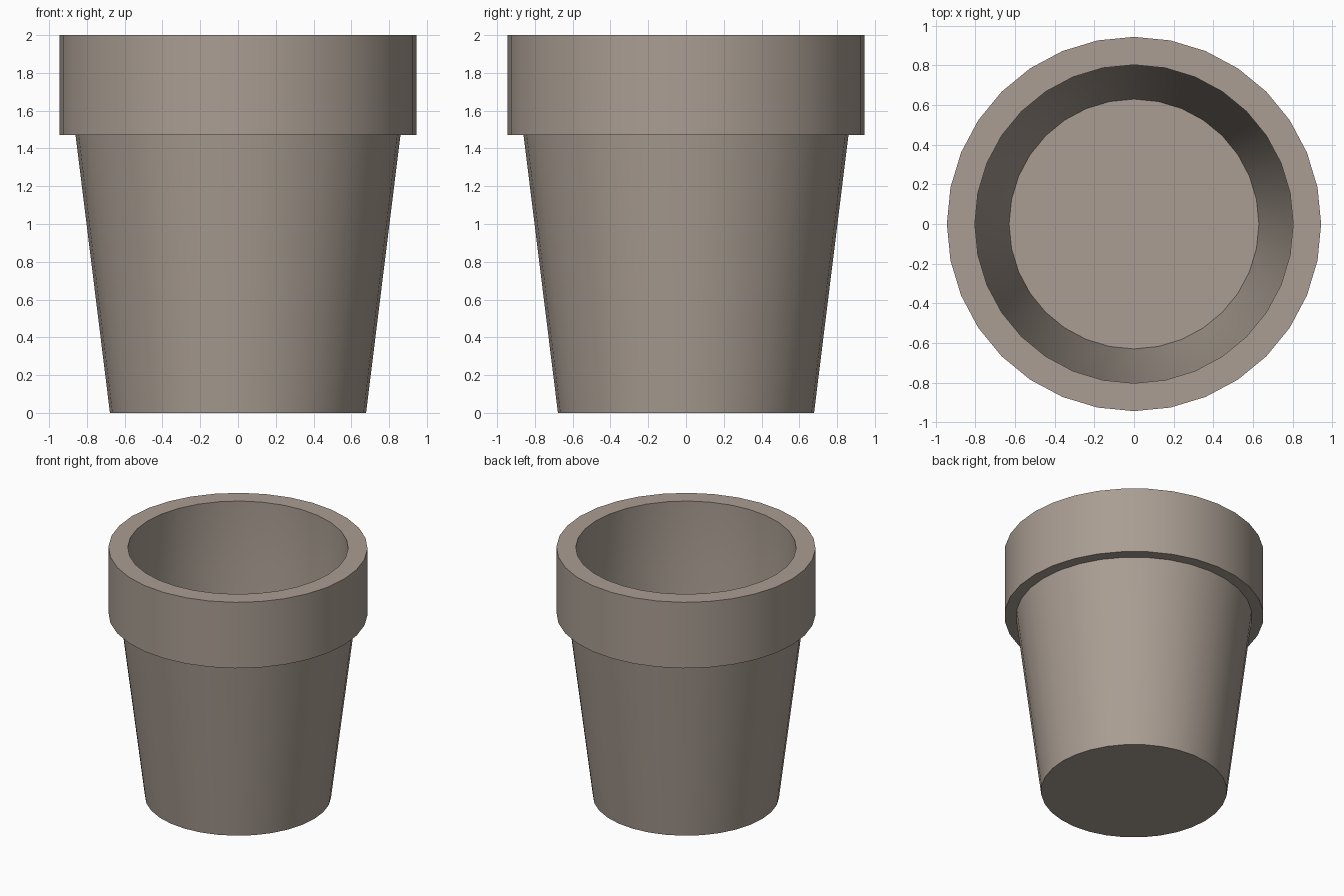
import bpy, bmesh, math

if "Cube" in bpy.data.objects:
    bpy.data.objects.remove(bpy.data.objects["Cube"])

SIDES = 32

# Pot cross-section (radius, height): outer wall, rim, inner wall, floor
profile = [(0.678, 0.0), (0.86, 1.47), (0.944, 1.47), (0.944, 2.0),
           (0.803, 2.0), (0.803, 1.47), (0.63, 0.08)]

bm = bmesh.new()
rings = []
for r, z in profile:
    rings.append([bm.verts.new((r * math.cos(2 * math.pi * i / SIDES),
                                r * math.sin(2 * math.pi * i / SIDES), z))
                  for i in range(SIDES)])

# Side bands between neighbouring rings
for a, b in zip(rings, rings[1:]):
    for i in range(SIDES):
        j = (i + 1) % SIDES
        bm.faces.new((a[i], a[j], b[j], b[i]))

# Underside and inner floor
bm.faces.new(rings[0][::-1])
bm.faces.new(rings[-1])
bmesh.ops.recalc_face_normals(bm, faces=bm.faces)

mesh = bpy.data.meshes.new("flower_pot")
bm.to_mesh(mesh)
bm.free()
pot = bpy.data.objects.new("flower_pot", mesh)
bpy.context.collection.objects.link(pot)

# Warm clay colour
clay = bpy.data.materials.new("clay")
clay.diffuse_color = (0.40, 0.34, 0.29, 1)
clay.use_nodes = True
clay.node_tree.nodes["Principled BSDF"].inputs["Base Color"].default_value = clay.diffuse_color
mesh.materials.append(clay)

# Smooth walls, crisp rim edges
bpy.context.view_layer.objects.active = pot
pot.select_set(True)
bpy.ops.object.shade_smooth_by_angle(angle=math.radians(30))
